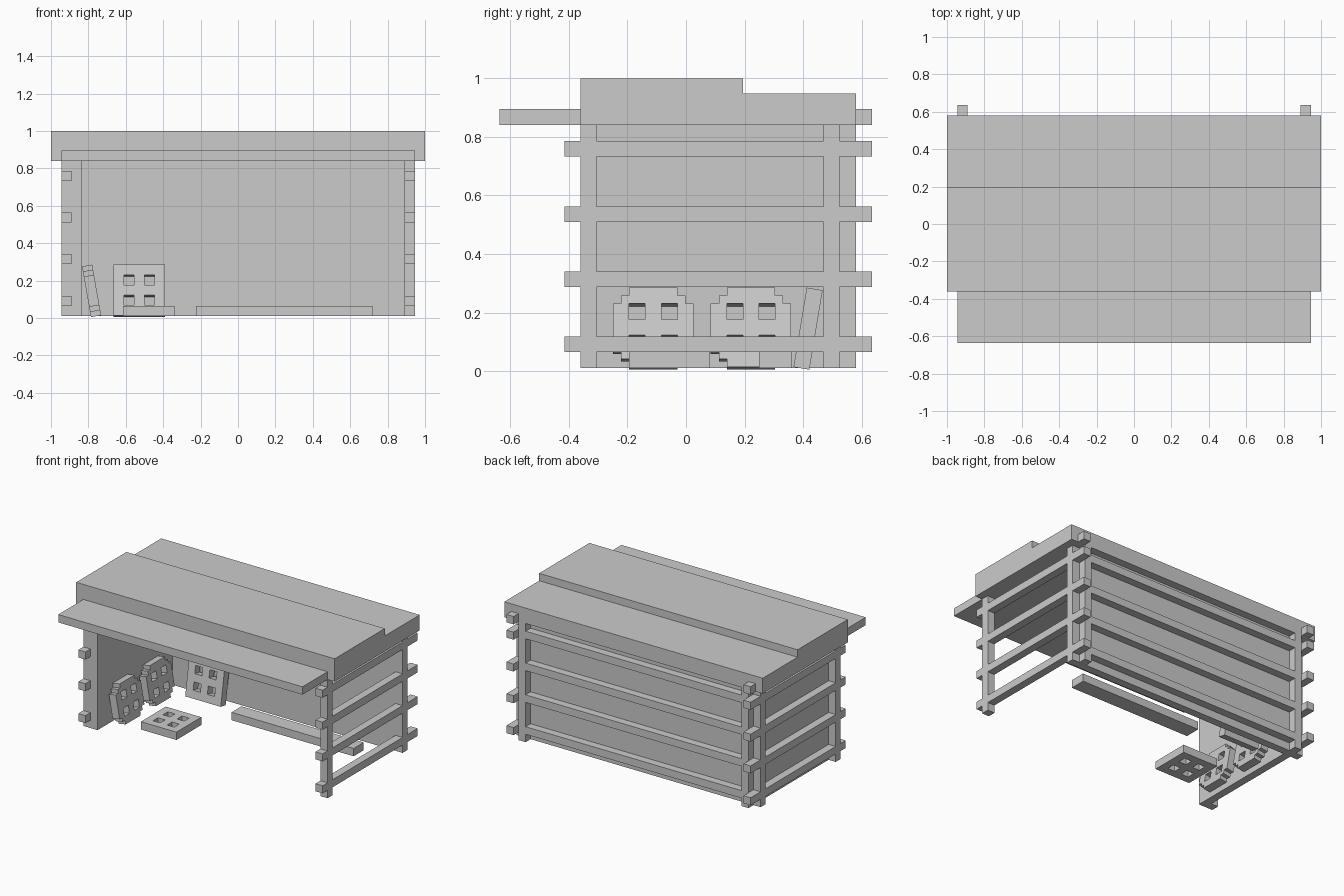
import bpy, bmesh
from math import radians

if "Cube" in bpy.data.objects:
    bpy.data.objects.remove(bpy.data.objects["Cube"])

U = 0.0275          # half of the beam thickness, also the tile grid step
Z0, Z1 = 0.01, 0.84  # underside of posts, underside of roof


def box(name, x0, x1, y0, y1, z0, z1):
    bm = bmesh.new()
    bmesh.ops.create_cube(bm, size=1)
    for v in bm.verts:
        v.co.x = x1 if v.co.x > 0 else x0
        v.co.y = y1 if v.co.y > 0 else y0
        v.co.z = z1 if v.co.z > 0 else z0
    return finish(name, bm)


def finish(name, bm):
    me = bpy.data.meshes.new(name)
    bm.to_mesh(me)
    bm.free()
    ob = bpy.data.objects.new(name, me)
    bpy.context.collection.objects.link(ob)
    return ob


def tile(name, loc, rot, stepped):
    """Square tile with four square holes, optionally with stepped corners."""
    bm = bmesh.new()
    v = [[bm.verts.new(((i - 5) * U, (j - 5) * U, -U)) for j in range(11)] for i in range(11)]
    hole = (2, 3, 6, 7)
    for i in range(10):
        for j in range(10):
            corner = min(i, 9 - i) + min(j, 9 - j) < 2
            if (i in hole and j in hole) or (stepped and corner):
                continue
            bm.faces.new((v[i][j], v[i + 1][j], v[i + 1][j + 1], v[i][j + 1]))
    ext = bmesh.ops.extrude_face_region(bm, geom=bm.faces[:])
    for e in ext["geom"]:
        if isinstance(e, bmesh.types.BMVert):
            e.co.z = U
    loose = [w for w in bm.verts if not w.link_faces]
    bmesh.ops.delete(bm, geom=loose, context='VERTS')
    # keep the bottom faces so the tile is closed
    if not any(f.calc_center_median().z < -U * 0.9 for f in bm.faces):
        edges = [e for e in bm.edges if e.is_boundary]
        bmesh.ops.triangle_fill(bm, edges=edges, use_beauty=True)
    bmesh.ops.recalc_face_normals(bm, faces=bm.faces[:])
    ob = finish(name, bm)
    ob.location = loc
    ob.rotation_euler = rot
    return ob


# Stepped roof and front awning
box("roof_front", -1, 1, -0.36, 0.195, Z1, 1.0)
box("roof_back", -1, 1, 0.195, 0.58, Z1, 0.948)
box("awning", -0.945, 0.945, -0.637, -0.36, Z1, 0.895)

# Solid left and back walls; the right side stays open
box("left_wall", -0.89, -0.835, -0.36, 0.525, Z0, Z1)
box("back_wall", -0.835, 0.89, 0.47, 0.525, Z0, Z1)

# Side and back frames
rails = (0.065, 0.288, 0.51, 0.733)
for name, s in (("left", -1), ("right", 1)):
    xa, xb = sorted((s * 0.89, s * 0.945))
    box(name + "_front_post", xa, xb, -0.36, -0.305, Z0, Z1)
    box(name + "_rear_post", xa, xb, 0.47, 0.525, Z0, Z1)
    for z in rails:
        box(name + "_rail", xa, xb, -0.415, 0.635, z, z + 0.053)
    box(name + "_top_beam_end", xa, xb, 0.58, 0.635, Z1, 0.895)
    xa, xb = sorted((s * 0.835, s * 0.89))
    box(name + "_back_post", xa, xb, 0.525, 0.58, Z0, Z1)
for z in rails:
    box("back_rail", -0.89, 0.89, 0.525, 0.58, z, z + 0.053)

# Loose plank and tiles on the floor
box("plank", -0.225, 0.72, 0.25, 0.36, Z0, 0.065)
tile("floor_tile", (-0.478, -0.057, 0.0375), (0, 0, 0), False)
tile("tile_on_back_wall", (-0.528, 0.417, 0.145), (radians(80.5), 0, 0), False)
for y in (-0.112, 0.222):
    tile("tile_on_left_wall", (-0.783, y, 0.145), (0, radians(-100), 0), True)
